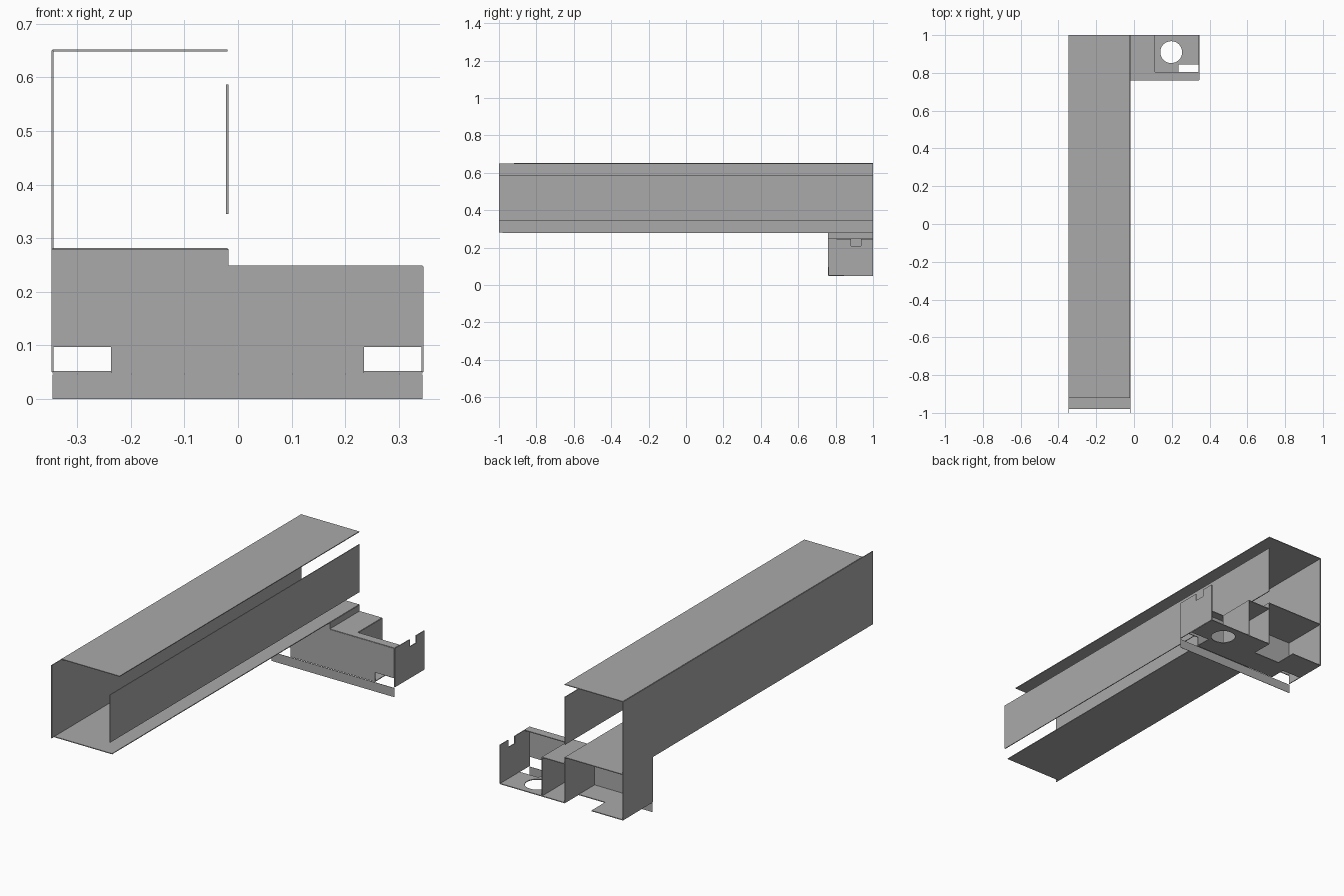
import bpy
from math import cos, sin, tau
from mathutils import Matrix

cube = bpy.data.objects.get("Cube")
if cube:
    bpy.data.objects.remove(cube, do_unlink=True)

grey = bpy.data.materials.new("sheet grey")
grey.use_nodes = True
colour = (0.4, 0.4, 0.4, 1)
grey.diffuse_color = colour
grey.node_tree.nodes["Principled BSDF"].inputs["Base Color"].default_value = colour

# Axes of the sheet: first and second outline axis, then the normal axis
PLANES = {"xy": (0, 1, 2), "xz": (0, 2, 1), "yz": (1, 2, 0)}
T = 0.004


def rect(a0, a1, b0, b1):
    return [(a0, b0), (a1, b0), (a1, b1), (a0, b1)]


def circle(a, b, r, n=32):
    return [(a + r * cos(tau * i / n), b + r * sin(tau * i / n)) for i in range(n)]


def sheet(name, plane, at, *outlines, thick=T):
    """Cut a flat sheet from an outline; further outlines are holes."""
    curve = bpy.data.curves.new(name + "_outline", "CURVE")
    curve.dimensions = "2D"
    curve.fill_mode = "BOTH"
    curve.extrude = thick / 2
    for points in outlines:
        spline = curve.splines.new("POLY")
        spline.points.add(len(points) - 1)
        for p, (a, b) in zip(spline.points, points):
            p.co = (a, b, 0, 1)
        spline.use_cyclic_u = True
    temp = bpy.data.objects.new(name + "_temp", curve)
    bpy.context.collection.objects.link(temp)
    graph = bpy.context.evaluated_depsgraph_get()
    mesh = bpy.data.meshes.new_from_object(temp.evaluated_get(graph))
    bpy.data.objects.remove(temp, do_unlink=True)

    # Stand the sheet up in its plane
    m = Matrix.Identity(4)
    for row in range(3):
        for col in range(3):
            m[row][col] = 0
    for col, row in enumerate(PLANES[plane]):
        m[row][col] = 1
    m[PLANES[plane][2]][3] = at
    mesh.transform(m)
    if m.determinant() < 0:
        mesh.flip_normals()
    mesh.materials.clear()
    mesh.materials.append(grey)
    for f in mesh.polygons:
        f.use_smooth = False
        f.material_index = 0
    mesh.name = name
    obj = bpy.data.objects.new(name, mesh)
    bpy.context.collection.objects.link(obj)
    return obj


L, M, D, R = -0.346, -0.02, 0.108, 0.344   # side, step, divider, far side
FRONT, BACK = 0.762, 1.0
FLOOR, STEP, DECK, ROOF = 0.05, 0.247, 0.28, 0.65

# Long channel
sheet("channel_side", "yz", L, rect(-1, BACK, DECK, ROOF))
sheet("channel_roof", "xy", ROOF, rect(L, M, -0.92, BACK))
sheet("channel_deck", "xy", DECK, rect(L, M, -0.98, BACK))
sheet("channel_slat", "yz", M, rect(-1, BACK, 0.345, 0.587))

# Bracket front with stepped top and lower corner cutouts
sheet("bracket_front", "xz", FRONT, [
    (-0.237, FLOOR), (0.235, FLOOR), (0.235, 0.097), (R, 0.097), (R, STEP),
    (M, STEP), (M, DECK), (L, DECK), (L, 0.097), (-0.237, 0.097)])
sheet("bracket_flange", "xz", FRONT, rect(L, R, 0, 0.046), thick=0.002)

# Bracket floor with corner notches, rear notch and round hole
sheet("bracket_floor", "xy", FLOOR, [
    (-0.237, FRONT), (0.235, FRONT), (0.235, 0.845), (R, 0.845), (R, BACK),
    (M, BACK), (M, 0.89), (-0.17, 0.89), (-0.17, BACK), (L, BACK),
    (L, 0.845), (-0.237, 0.845)], circle(0.197, 0.91, 0.058))

# Bracket upright walls
sheet("bracket_side", "yz", L, rect(FRONT, BACK, FLOOR, DECK))
sheet("bracket_step_wall", "yz", M, rect(FRONT, BACK, FLOOR, DECK))
sheet("bracket_divider", "yz", D, rect(0.805, BACK, FLOOR, STEP))
sheet("bracket_notched_end", "yz", R, [
    (FRONT, FLOOR), (BACK, FLOOR), (BACK, STEP), (0.935, STEP),
    (0.935, 0.21), (0.882, 0.21), (0.882, STEP), (FRONT, STEP)])

# Low top plate with a narrow lip along the front
sheet("bracket_top", "xy", STEP, [
    (M, FRONT), (R, FRONT), (R, 0.805), (D, 0.805), (D, BACK), (M, BACK)])
